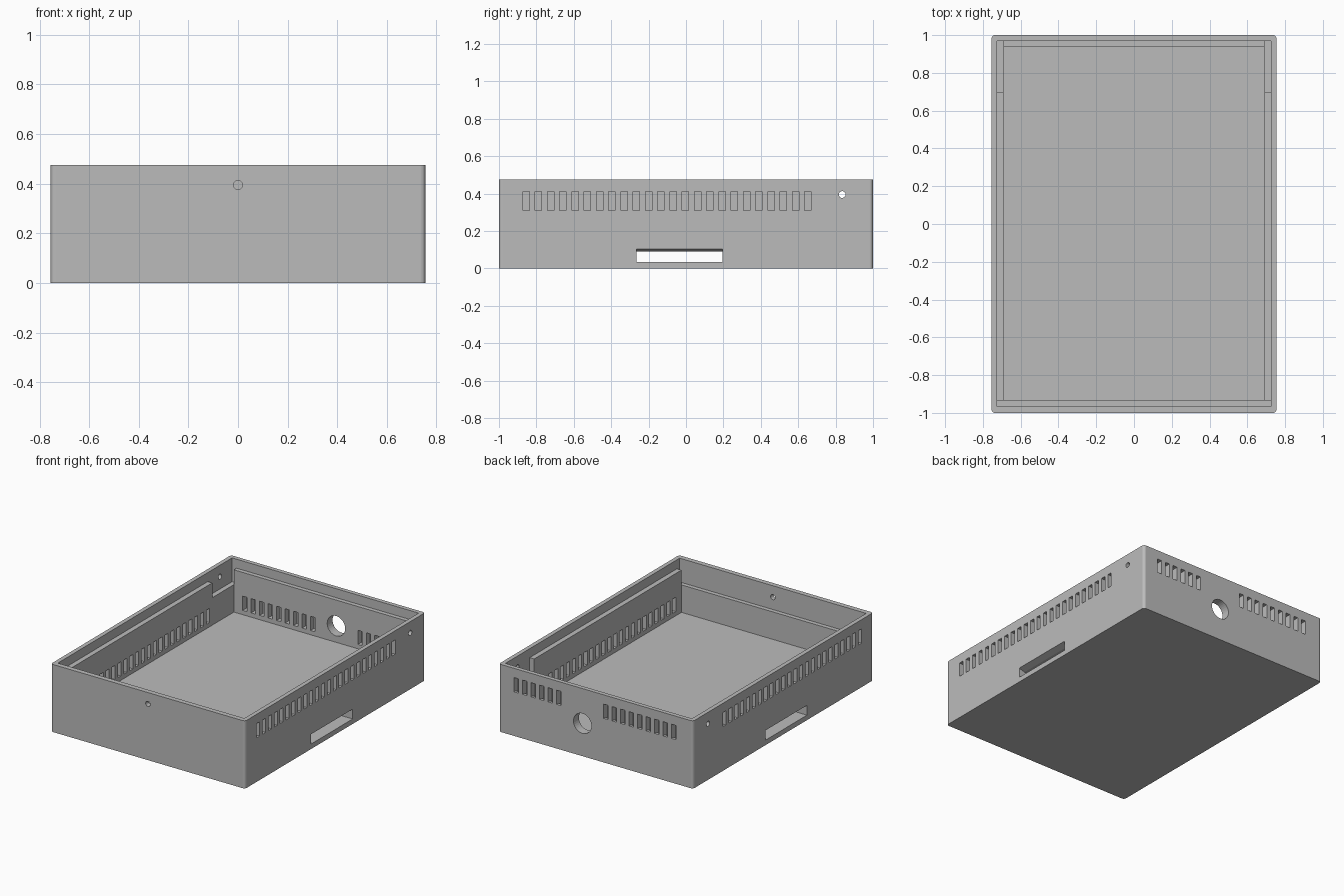
import bpy
import bmesh
from math import pi
from mathutils import Matrix, Vector

cube = bpy.data.objects.get("Cube")
if cube:
    bpy.data.objects.remove(cube, do_unlink=True)

HX, HY, H = 0.755, 1.0, 0.475      # outer half sizes and height
IX, RX = 0.69, 0.725               # inner wall and rim half widths
FLOOR, LIP, LOW = 0.115, 0.412, 0.308
UP = Vector((0, 0, 1))


def box(bm, x0, x1, y0, y1, z0, z1):
    size = Vector((x1 - x0, y1 - y0, z1 - z0))
    mid = Vector((x0 + x1, y0 + y1, z0 + z1)) / 2
    bmesh.ops.create_cube(bm, size=1, matrix=Matrix.Translation(mid) @ Matrix.Diagonal((*size, 1)))


def prism(bm, profile, origin, inward, half):
    """Extrude a (depth, height) profile sideways to both sides of origin."""
    origin, inward = Vector(origin), Vector(inward)
    along = UP.cross(inward)
    verts = [bm.verts.new(origin + inward * d + UP * z - along * half) for d, z in profile]
    face = bm.faces.new(verts)
    made = bmesh.ops.extrude_face_region(bm, geom=[face])["geom"]
    moved = [v for v in made if isinstance(v, bmesh.types.BMVert)]
    bmesh.ops.translate(bm, verts=moved, vec=along * half * 2)


def cylinder(bm, centre, radius, axis, length):
    turn = Matrix.Rotation(pi / 2, 4, "Y" if axis == "X" else "X")
    bmesh.ops.create_cone(bm, cap_ends=True, segments=32, radius1=radius, radius2=radius,
                          depth=length, matrix=Matrix.Translation(centre) @ turn)


def finish(name, bm):
    bmesh.ops.recalc_face_normals(bm, faces=bm.faces[:])
    mesh = bpy.data.meshes.new(name)
    bm.to_mesh(mesh)
    bm.free()
    obj = bpy.data.objects.new(name, mesh)
    bpy.context.scene.collection.objects.link(obj)
    return obj


# Outer block with rounded upright corners
bm = bmesh.new()
box(bm, -HX, HX, -HY, HY, 0, H)
upright = [e for e in bm.edges if abs((e.verts[0].co - e.verts[1].co).z) > 0.1]
bmesh.ops.bevel(bm, geom=upright, offset=0.02, segments=6, profile=0.5, affect="EDGES")
case = finish("enclosure_base", bm)


def cut(name, build):
    """Subtract the solids made by build from the case."""
    bm = bmesh.new()
    build(bm)
    cutter = finish(name, bm)
    cutter.hide_render = True
    mod = case.modifiers.new(name, "BOOLEAN")
    mod.operation = "DIFFERENCE"
    mod.solver = "EXACT"
    mod.object = cutter
    with bpy.context.temp_override(object=case, active_object=case, selected_objects=[case]):
        bpy.ops.object.modifier_apply(modifier=name)
    bpy.data.objects.remove(cutter, do_unlink=True)


# Interior, lid recess, low front ledge and the two rear side notches
cut("interior", lambda b: box(b, -IX, IX, -0.935, 0.94, FLOOR, 1))
cut("lid_recess", lambda b: box(b, -RX, RX, -0.965, 0.97, LIP, 1))
cut("front_ledge", lambda b: box(b, -RX, RX, -0.965, -0.935, LOW, 1))


def notches(b):
    box(b, IX, RX, 0.70, 0.97, LOW, 1)
    box(b, -RX, -IX, 0.70, 0.97, LOW, 1)


cut("side_notches", notches)

# Stepped vent ducts: high opening outside, low opening inside
DUCT = [(-0.01, 0.31), (0.02, 0.31), (0.02, 0.145), (0.08, 0.145),
        (0.08, 0.245), (0.045, 0.245), (0.045, 0.41), (-0.01, 0.41)]


def vents(b):
    for side in (1, -1):
        for i in range(24):
            prism(b, DUCT, (side * HX, -0.855 + i * 0.0655, 0), (-side, 0, 0), 0.017)
    for start, count in ((0.29, 6), (-0.605, 9)):
        for i in range(count):
            prism(b, DUCT, (start + i * 0.066, HY, 0), (0, -1, 0), 0.017)


cut("vents", vents)

# Flat tunnel under the floor, its ceiling flared at both mouths
TUNNEL = [(-0.775, 0.035), (0.775, 0.035), (0.775, 0.11),
          (0.71, 0.09), (-0.71, 0.09), (-0.775, 0.11)]
cut("tunnel", lambda b: prism(b, TUNNEL, (0, -0.035, 0), (1, 0, 0), 0.23))


# Screw holes and rear cable hole
def holes(b):
    cylinder(b, (0, -HY, 0.395), 0.018, "Y", 0.2)
    cylinder(b, (0.105, HY, 0.23), 0.07, "Y", 0.2)
    for side in (1, -1):
        cylinder(b, (side * HX, 0.835, 0.395), 0.018, "X", 0.2)


cut("holes", holes)

# Single plain grey
grey = bpy.data.materials.new("plain_grey")
grey.use_nodes = True
colour = (0.5, 0.5, 0.5, 1)
grey.diffuse_color = colour
grey.node_tree.nodes["Principled BSDF"].inputs["Base Color"].default_value = colour
case.data.materials.clear()
case.data.materials.append(grey)
for poly in case.data.polygons:
    poly.material_index = 0
